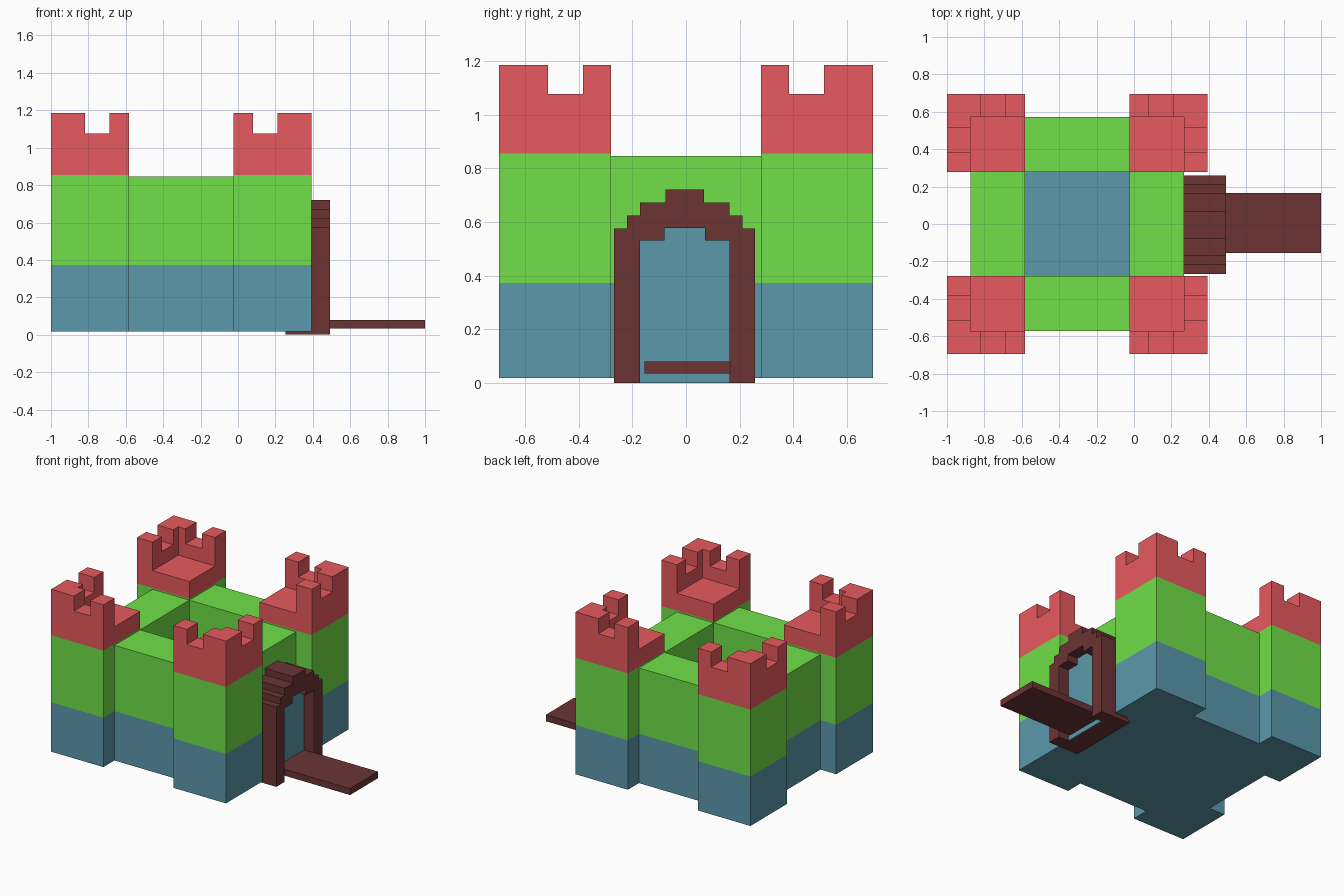
import bpy, bmesh

if "Cube" in bpy.data.objects:
    bpy.data.objects.remove(bpy.data.objects["Cube"])

CX = -0.304                                   # centre of the castle in x
OUT, WALL, INN = 0.696, 0.571, 0.279          # tower outside, wall outside, courtyard edge
GAP0, GAP1 = 0.384, 0.514                     # notch in the battlements
Z0, Z1, Z2, ZW = 0.018, 0.373, 0.855, 0.846   # base, blue top, green top, wall top
ZF, ZN, ZT = 0.98, 1.077, 1.185               # tower floor, notch, merlon top


def material(name, rgb):
    def lin(c):
        c /= 255
        return c / 12.92 if c <= 0.04045 else ((c + 0.055) / 1.055) ** 2.4
    m = bpy.data.materials.new(name)
    m.diffuse_color = (*[lin(c) for c in rgb], 1)
    m.use_nodes = True
    m.node_tree.nodes["Principled BSDF"].inputs["Base Color"].default_value = m.diffuse_color
    return m


BLUE = material("blue stone", (91, 152, 172))
GREEN = material("green wall", (112, 224, 72))
RED = material("red battlement", (235, 91, 96))
BROWN = material("dark brown wood", (108, 52, 52))


def rect(a0, b0, a1, b1):
    return [(a0, b0), (a1, b0), (a1, b1), (a0, b1)]


def build(name, mat, parts, place):
    """Extrude each (outline, start, end) into a prism; place() maps (a, b, h) to xyz."""
    bm = bmesh.new()
    for poly, h0, h1 in parts:
        lo = [bm.verts.new(place(a, b, h0)) for a, b in poly]
        hi = [bm.verts.new(place(a, b, h1)) for a, b in poly]
        bm.faces.new(lo)
        bm.faces.new(hi)
        n = len(poly)
        for i in range(n):
            j = (i + 1) % n
            bm.faces.new((lo[i], lo[j], hi[j], hi[i]))
    bmesh.ops.recalc_face_normals(bm, faces=bm.faces[:])
    me = bpy.data.meshes.new(name)
    bm.to_mesh(me)
    bm.free()
    me.materials.append(mat)
    ob = bpy.data.objects.new(name, me)
    bpy.context.collection.objects.link(ob)
    return ob


def castle(sx=1, sy=1):
    return lambda a, b, h: (CX + sx * a, sy * b, h)


# Blue base: square with four projecting tower corners
corner = [(WALL, INN), (OUT, INN), (OUT, OUT), (INN, OUT), (INN, WALL)]
outline = []
for sx, sy in ((1, 1), (-1, 1), (-1, -1), (1, -1)):
    pts = [(sx * a, sy * b) for a, b in corner]
    outline += pts if sx * sy > 0 else pts[::-1]
build("base", BLUE, [(outline, Z0, Z1)], castle())

# Green walls around the courtyard
for s, side in ((1, "right"), (-1, "left")):
    build("wall_" + side, GREEN, [(rect(INN, -INN, WALL, INN), Z1, ZW)], castle(s, 1))
for s, side in ((1, "back"), (-1, "front")):
    build("wall_" + side, GREEN, [(rect(-INN, INN, INN, WALL), Z1, ZW)], castle(1, s))

# Corner towers with L-shaped battlements on the two outer sides
rim = [(OUT, INN), (OUT, OUT), (INN, OUT), (INN, WALL), (WALL, WALL), (WALL, INN)]
merlon = [(OUT, GAP1), (OUT, OUT), (GAP1, OUT), (GAP1, WALL), (WALL, WALL), (WALL, GAP1)]
top_parts = [
    (rect(INN, INN, OUT, OUT), Z2, ZF),
    (rim, ZF, ZN),
    (merlon, ZN, ZT),
    (rect(WALL, INN, OUT, GAP0), ZN, ZT),
    (rect(INN, WALL, GAP0, OUT), ZN, ZT),
]
for sx, xn in ((1, "right"), (-1, "left")):
    for sy, yn in ((1, "back"), (-1, "front")):
        tag = f"{yn}_{xn}"
        build("tower_" + tag, GREEN, [(rect(INN, INN, OUT, OUT), Z1, Z2)], castle(sx, sy))
        build("tower_top_" + tag, RED, top_parts, castle(sx, sy))


# Stepped gate arch, drawn in the y-z plane and extruded along x
def gate(a, b, h):
    return (h, a - 0.005, b)


outer = [(0.263, 0), (0.263, 0.575), (0.215, 0.575), (0.215, 0.623), (0.167, 0.623),
         (0.167, 0.672), (0.072, 0.672), (0.072, 0.72)]
inner = [(0.167, 0), (0.167, 0.53), (0.076, 0.53), (0.076, 0.577)]


def mirrored(half):
    return half + [(-a, b) for a, b in reversed(half)]


arch = outer + [(-a, b) for a, b in reversed(outer)]
arch += [(-a, b) for a, b in inner] + inner[::-1]
build("gate_arch", BROWN, [(arch, 0.405, 0.492)], gate)
build("gate_backing", BROWN, [(mirrored(outer), 0.255, 0.405)], gate)
build("gate_door", BLUE, [(mirrored(inner), 0.405, 0.412)], gate)

# Drawbridge
build("drawbridge", BROWN, [(rect(0.412, -0.155, 1.0, 0.165), 0.034, 0.08)],
      lambda a, b, h: (a, b, h))
